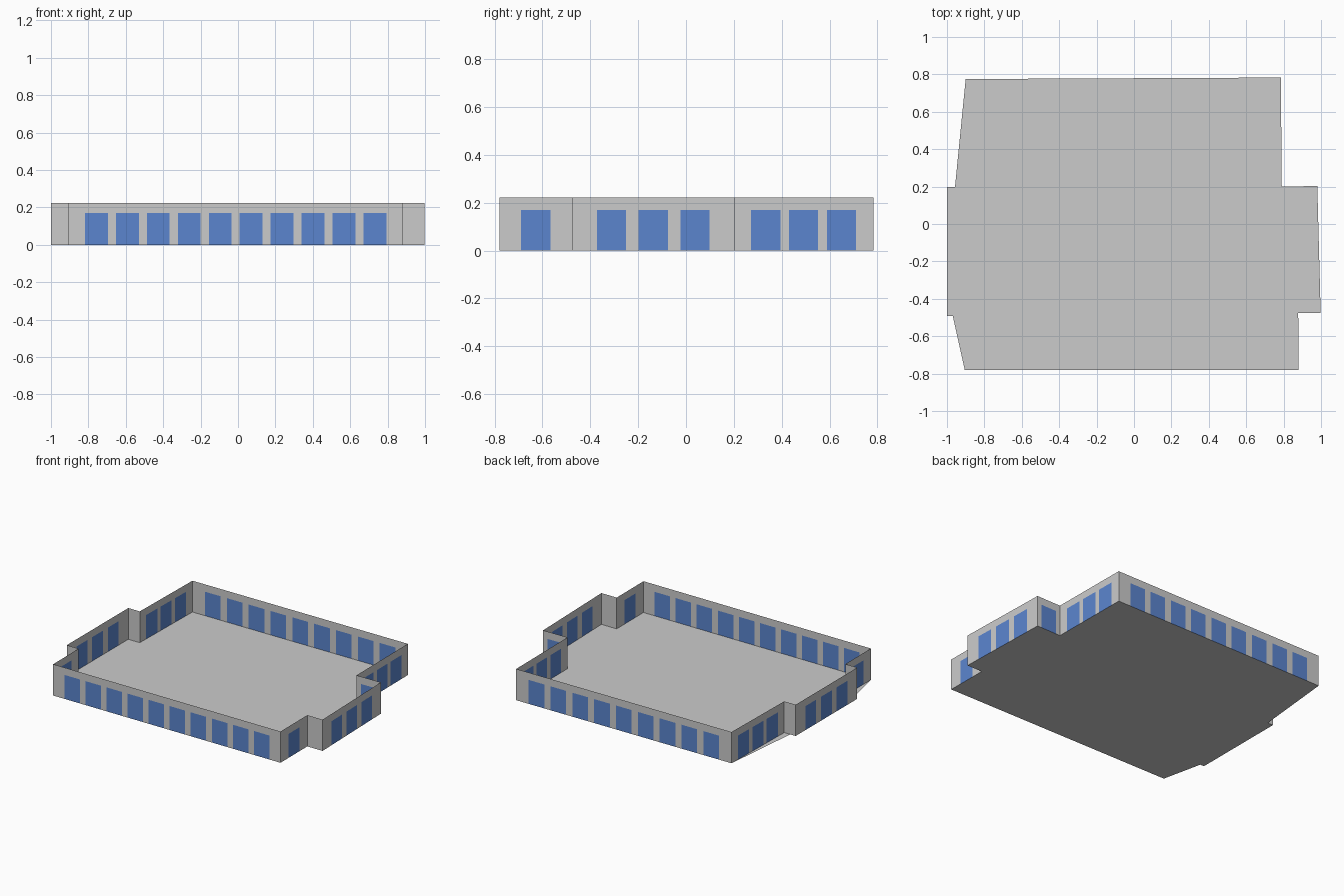
import bpy
from mathutils import Vector

if "Cube" in bpy.data.objects:
    bpy.data.objects.remove(bpy.data.objects["Cube"])

H, WIN_H, WIN_W = 0.222, 0.17, 0.122

# wall corners, counter-clockwise, with window count of the wall starting there
walls = [
    (-0.905, -0.78, 10), (0.88, -0.78, 1), (0.878, -0.477, 0), (0.998, -0.477, 3),
    (0.98, 0.203, 1), (0.79, 0.2, 3), (0.785, 0.783, 9), (-0.9, 0.775, 3),
    (-0.91, 0.198, 0), (-1.0, 0.198, 3), (-1.0, -0.492, 0), (-0.907, -0.492, 1),
]
# floor: same outline, but its left edge cuts across the two recesses
floor_left = [(-0.9, 0.775), (-0.957, 0.198), (-1.0, 0.198), (-1.0, -0.492), (-0.969, -0.492)]

blue = bpy.data.materials.new("window_blue")
blue.diffuse_color = (0.105, 0.235, 0.62, 1)
blue.use_nodes = True
blue.node_tree.nodes["Principled BSDF"].inputs["Base Color"].default_value = blue.diffuse_color


def add_mesh(name, verts, faces, mat=None):
    me = bpy.data.meshes.new(name)
    me.from_pydata(verts, [], faces)
    ob = bpy.data.objects.new(name, me)
    bpy.context.collection.objects.link(ob)
    if mat:
        me.materials.append(mat)
    return ob


def panel(store, a, b, s0, s1, z0, z1):
    """Upright quad on the line a-b between distances s0 and s1."""
    d = (b - a).normalized()
    p, q = a + d * s0, a + d * s1
    v, f = store
    n = len(v)
    v += [(p.x, p.y, z0), (q.x, q.y, z0), (q.x, q.y, z1), (p.x, p.y, z1)]
    f.append((n, n + 1, n + 2, n + 3))


wall, glass = ([], []), ([], [])
for i, (x, y, n) in enumerate(walls):
    nx, ny, _ = walls[(i + 1) % len(walls)]
    a, b = Vector((x, y)), Vector((nx, ny))
    length = (b - a).length
    if n == 0:
        panel(wall, a, b, 0, length, 0, H)
        continue
    # band above the windows, then windows and piers; end piers are double width
    panel(wall, a, b, 0, length, WIN_H, H)
    gap = (length - n * WIN_W) / (n + 3)
    s = 0
    for k in range(n):
        start = 2 * gap + k * (WIN_W + gap)
        panel(wall, a, b, s, start, 0, WIN_H)
        panel(glass, a, b, start, start + WIN_W, 0, WIN_H)
        s = start + WIN_W
    panel(wall, a, b, s, length, 0, WIN_H)

add_mesh("outer_walls", *wall)
add_mesh("windows", *glass, blue)

# floor slab
outline = [(x, y, 0) for x, y, _ in walls[:7]] + [(x, y, 0) for x, y in floor_left]
add_mesh("floor", outline, [tuple(range(len(outline)))])
